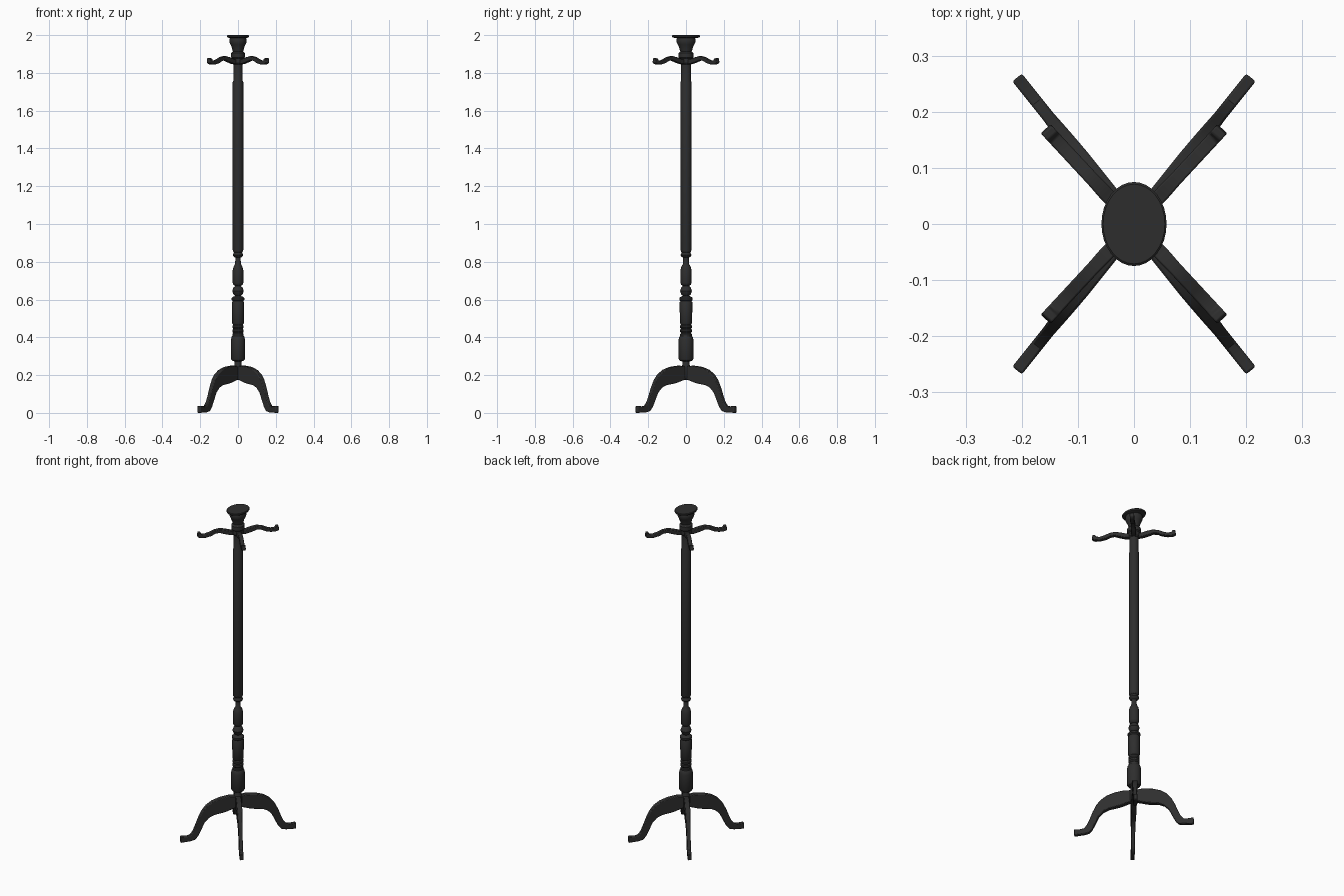
import bpy, bmesh, math

dark = bpy.data.materials.new("dark_wood")
dark.diffuse_color = (0.027, 0.027, 0.027, 1)


def finish(name, bm, bevel=0):
    bmesh.ops.recalc_face_normals(bm, faces=bm.faces)
    me = bpy.data.meshes.new(name)
    bm.to_mesh(me)
    bm.free()
    me.materials.append(dark)
    ob = bpy.data.objects.new(name, me)
    bpy.context.collection.objects.link(ob)
    if bevel:
        mod = ob.modifiers.new("soft_edges", 'BEVEL')
        mod.width, mod.segments, mod.limit_method = bevel, 2, 'ANGLE'
        mod.angle_limit = math.radians(50)
    bpy.ops.object.select_all(action='DESELECT')
    bpy.context.view_layer.objects.active = ob
    ob.select_set(True)
    bpy.ops.object.shade_smooth_by_angle(angle=math.radians(35))
    return ob


def lathe(name, profile, y_scale=1.0, sides=32):
    """Turned part from (radius, height) points, capped at both ends."""
    bm = bmesh.new()
    rings = []
    for r, z in profile:
        rings.append([bm.verts.new((r * math.cos(2 * math.pi * i / sides),
                                    r * y_scale * math.sin(2 * math.pi * i / sides), z))
                      for i in range(sides)])
    for a, b in zip(rings, rings[1:]):
        for i in range(sides):
            j = (i + 1) % sides
            bm.faces.new((a[i], a[j], b[j], b[i]))
    bm.faces.new(rings[0])
    bm.faces.new(rings[-1])
    return finish(name, bm)


def arm(name, stations, angle, bevel):
    """Bar of (top r, top z, bottom r, bottom z, half width) stations, turned to angle."""
    bm = bmesh.new()
    c, s = math.cos(angle), math.sin(angle)
    rings = []
    for tr, tz, br, bz, w in stations:
        rings.append([bm.verts.new((r * c - v * s, r * s + v * c, z))
                      for r, z, v in ((tr, tz, -w), (tr, tz, w), (br, bz, w), (br, bz, -w))])
    for a, b in zip(rings, rings[1:]):
        for i in range(4):
            j = (i + 1) % 4
            bm.faces.new((a[i], a[j], b[j], b[i]))
    bm.faces.new(rings[0])
    bm.faces.new(rings[-1])
    return finish(name, bm, bevel)


# Turned lower column
lathe("lower_column", [
    (0.018, 0.175), (0.024, 0.185), (0.024, 0.245), (0.018, 0.255), (0.018, 0.272),
    (0.032, 0.277), (0.038, 0.287), (0.038, 0.385), (0.034, 0.402), (0.029, 0.408),
    (0.029, 0.418), (0.025, 0.423), (0.030, 0.430), (0.030, 0.440), (0.025, 0.445),
    (0.030, 0.451), (0.030, 0.461), (0.025, 0.466), (0.031, 0.475), (0.032, 0.585),
    (0.028, 0.592), (0.034, 0.598), (0.034, 0.608), (0.026, 0.615), (0.015, 0.619),
    (0.024, 0.627), (0.030, 0.645), (0.024, 0.664), (0.015, 0.672), (0.024, 0.678),
    (0.028, 0.688), (0.028, 0.755), (0.023, 0.775), (0.015, 0.788), (0.014, 0.822),
    (0.024, 0.828), (0.028, 0.836), (0.024, 0.844), (0.022, 0.850), (0.027, 0.858)], 1.05)

# Long straight pole and its narrower top section
lathe("pole", [(0.024, 0.852), (0.028, 0.862), (0.028, 1.75), (0.025, 1.758), (0.025, 1.85)], 1.04)

# Turned finial with oval cap
lathe("finial", [
    (0.025, 1.845), (0.030, 1.852), (0.030, 1.876), (0.036, 1.882), (0.036, 1.905),
    (0.027, 1.913), (0.030, 1.922), (0.034, 1.938), (0.040, 1.950), (0.045, 1.962),
    (0.045, 1.980), (0.040, 1.990)], 1.1)
lathe("top_cap", [(0.045, 1.984), (0.056, 1.989), (0.058, 1.993), (0.058, 1.997), (0.055, 2.0)], 1.29)

# Curved leg and coat hook outlines
leg = [
    (0.00, 0.245, 0.00, 0.178, 0.015), (0.05, 0.250, 0.03, 0.172, 0.015),
    (0.105, 0.243, 0.07, 0.159, 0.015), (0.15, 0.228, 0.10, 0.153, 0.015),
    (0.185, 0.205, 0.14, 0.147, 0.014), (0.21, 0.175, 0.17, 0.133, 0.013),
    (0.23, 0.135, 0.195, 0.107, 0.012), (0.247, 0.092, 0.213, 0.068, 0.011),
    (0.262, 0.058, 0.233, 0.028, 0.011), (0.278, 0.038, 0.250, 0.009, 0.011),
    (0.298, 0.034, 0.275, 0.003, 0.011), (0.334, 0.037, 0.334, 0.0, 0.011)]
hook = [
    (0.00, 1.872, 0.00, 1.846, 0.013), (0.04, 1.873, 0.045, 1.848, 0.013),
    (0.075, 1.883, 0.08, 1.858, 0.013), (0.105, 1.889, 0.107, 1.867, 0.012),
    (0.135, 1.884, 0.130, 1.864, 0.012), (0.163, 1.871, 0.155, 1.852, 0.012),
    (0.188, 1.864, 0.185, 1.845, 0.012), (0.208, 1.866, 0.212, 1.845, 0.012),
    (0.214, 1.877, 0.227, 1.850, 0.012), (0.228, 1.878, 0.232, 1.856, 0.012)]

# Four legs and four hooks on the diagonals
for i, (sx, sy) in enumerate([(1, 1), (-1, 1), (-1, -1), (1, -1)], 1):
    arm(f"leg_{i}", leg, math.atan2(sy * 0.257, sx * 0.205), 0.004)
    arm(f"coat_hook_{i}", hook, math.atan2(sy * 0.167, sx * 0.155), 0.003)
